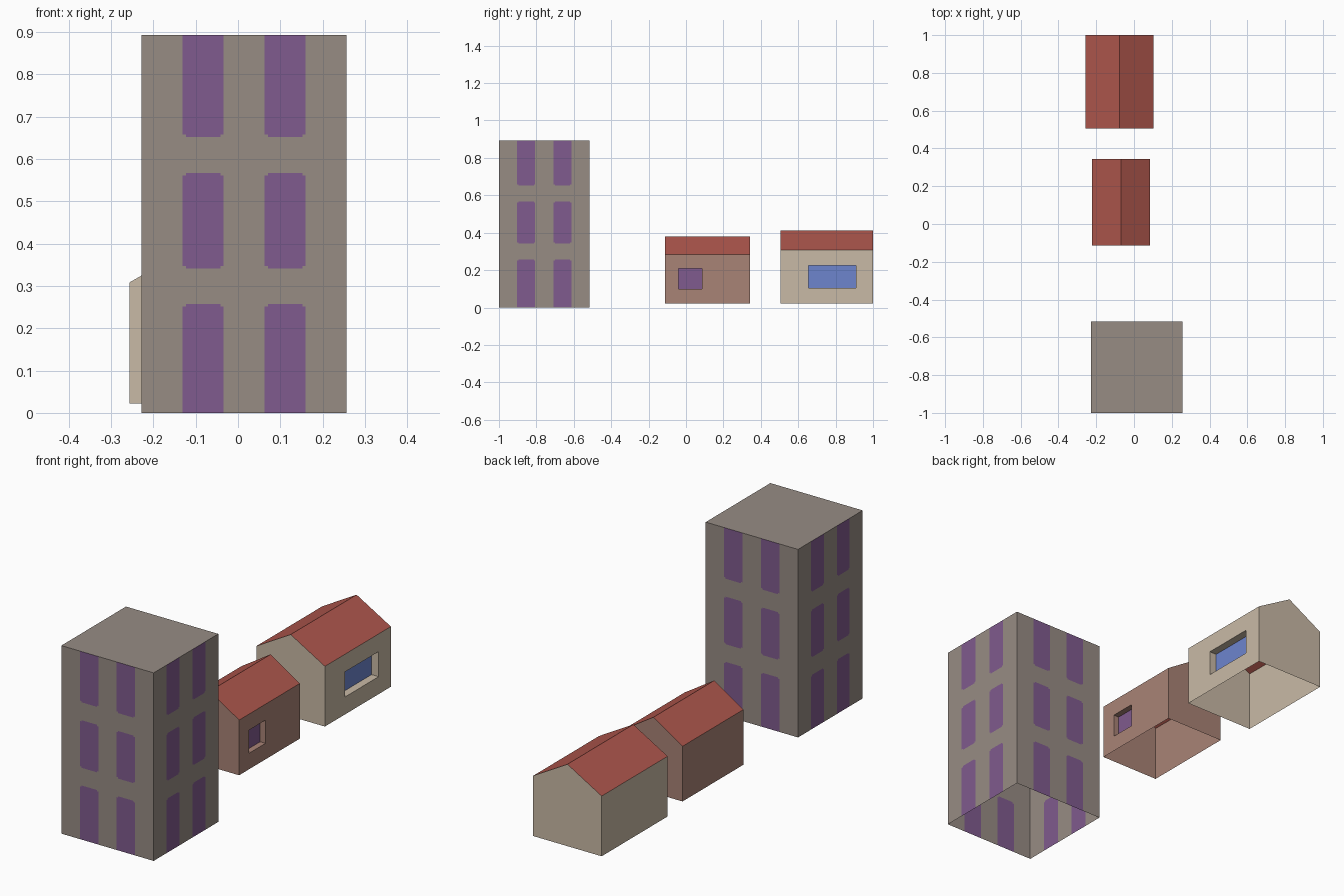
import bpy, bmesh
from mathutils import Matrix, Vector

if "Cube" in bpy.data.objects:
    bpy.data.objects.remove(bpy.data.objects["Cube"], do_unlink=True)


def material(name, *rgb):
    lin = [((c / 255 + 0.055) / 1.055) ** 2.4 for c in rgb] + [1]
    mat = bpy.data.materials.new(name)
    mat.use_nodes = True
    mat.diffuse_color = lin
    mat.node_tree.nodes["Principled BSDF"].inputs["Base Color"].default_value = lin
    return mat


TAUPE = material("taupe wall", 151, 140, 132)
PURPLE = material("purple window", 128, 91, 142)
TAN = material("tan wall", 201, 186, 166)
PINK = material("dusty pink wall", 169, 131, 118)
RED = material("red roof", 175, 87, 77)
BLUE = material("blue window", 109, 133, 206)


def finish(bm, name, *mats):
    mesh = bpy.data.meshes.new(name)
    bm.to_mesh(mesh)
    bm.free()
    for mat in mats:
        mesh.materials.append(mat)
    obj = bpy.data.objects.new(name, mesh)
    bpy.context.collection.objects.link(obj)


def slice_faces(bm, axis, value, keep):
    """Cut only the faces accepted by keep with an axis-aligned plane."""
    bm.normal_update()
    faces = [f for f in bm.faces if keep(f)]
    geom = {g for f in faces for g in [f, *f.edges, *f.verts]}
    point, normal = Vector(), Vector()
    point[axis], normal[axis] = value, 1
    bmesh.ops.bisect_plane(bm, geom=list(geom), dist=1e-5, plane_co=point, plane_no=normal)


def tower(name, x, y, side, height):
    bm = bmesh.new()
    place = Matrix.Translation((x + side / 2, y + side / 2, height / 2))
    bmesh.ops.create_cube(bm, size=1, matrix=place @ Matrix.Diagonal((side, side, height, 1)))
    bm.normal_update()
    bmesh.ops.delete(bm, geom=[f for f in bm.faces if f.normal.z < -0.5], context="FACES")

    # Two window columns, three storeys, with small notched corners
    columns, notch = [(0.2, 0.4), (0.6, 0.8)], 0.016
    storeys, step = [(-0.1, 0.257), (0.341, 0.567), (0.652, 1)], 0.006
    wall = lambda f: abs(f.normal.z) < 0.5
    for a, b in columns:
        for u in (a, a + notch, b - notch, b):
            slice_faces(bm, 0, x + u * side, lambda f: abs(f.normal.y) > 0.5)
            slice_faces(bm, 1, y + u * side, lambda f: abs(f.normal.x) > 0.5)
    for a, b in storeys:
        for z in (a, a + step, b - step, b):
            if 0 < z < height:
                slice_faces(bm, 2, z, wall)

    # Paint the window cells
    bm.normal_update()
    for f in filter(wall, bm.faces):
        c = f.calc_center_median()
        u = (c.x - x if abs(f.normal.y) > 0.5 else c.y - y) / side
        for a, b in columns:
            for low, high in storeys:
                full = a < u < b and low + step < c.z < high - step
                narrow = a + notch < u < b - notch and low < c.z < high
                if full or narrow:
                    f.material_index = 1
    finish(bm, name, TAUPE, PURPLE)


def house(name, x0, x1, y0, y1, eave, ridge, window, depth, wall_mat, glass_mat):
    base, mid = 0.022, (x0 + x1) / 2
    profile = [(x0, base), (x1, base), (x1, eave), (mid, ridge), (x0, eave)]

    # Walls: gabled shell, open below
    bm = bmesh.new()
    front = [bm.verts.new((x, y0, z)) for x, z in profile]
    back = [bm.verts.new((x, y1, z)) for x, z in profile]
    bm.faces.new(front)
    bm.faces.new(back[::-1])
    for i, j in ((1, 2), (4, 0)):
        bm.faces.new((front[i], back[i], back[j], front[j]))

    # Recessed window in the +x wall
    wy0, wy1, wz0, wz1 = window
    right = lambda f: f.normal.x > 0.9
    for axis, value in ((1, wy0), (1, wy1), (2, wz0), (2, wz1)):
        slice_faces(bm, axis, value, right)
    bm.normal_update()
    for f in list(bm.faces):
        c = f.calc_center_median()
        if right(f) and wy0 < c.y < wy1 and wz0 < c.z < wz1:
            bmesh.ops.inset_individual(bm, faces=[f], thickness=0, depth=-depth)
            f.material_index = 1
            break
    finish(bm, name + "_walls", wall_mat, glass_mat)

    # Roof: two flush slopes
    bm = bmesh.new()
    rows = [[bm.verts.new((x, y, z)) for y in (y0, y1)] for x, z in profile[2:]]
    for (a, b), (c, d) in zip(rows, rows[1:]):
        bm.faces.new((a, b, d, c))
    finish(bm, name + "_roof", RED)


tower("apartment_tower", -0.228, -1, 0.485, 0.893)
house("small_house", -0.222, 0.085, -0.113, 0.343, 0.284, 0.381,
      (-0.04, 0.085, 0.098, 0.208), 0.028, PINK, PURPLE)
house("large_house", -0.257, 0.103, 0.505, 1, 0.308, 0.411,
      (0.655, 0.908, 0.105, 0.224), 0.037, TAN, BLUE)
